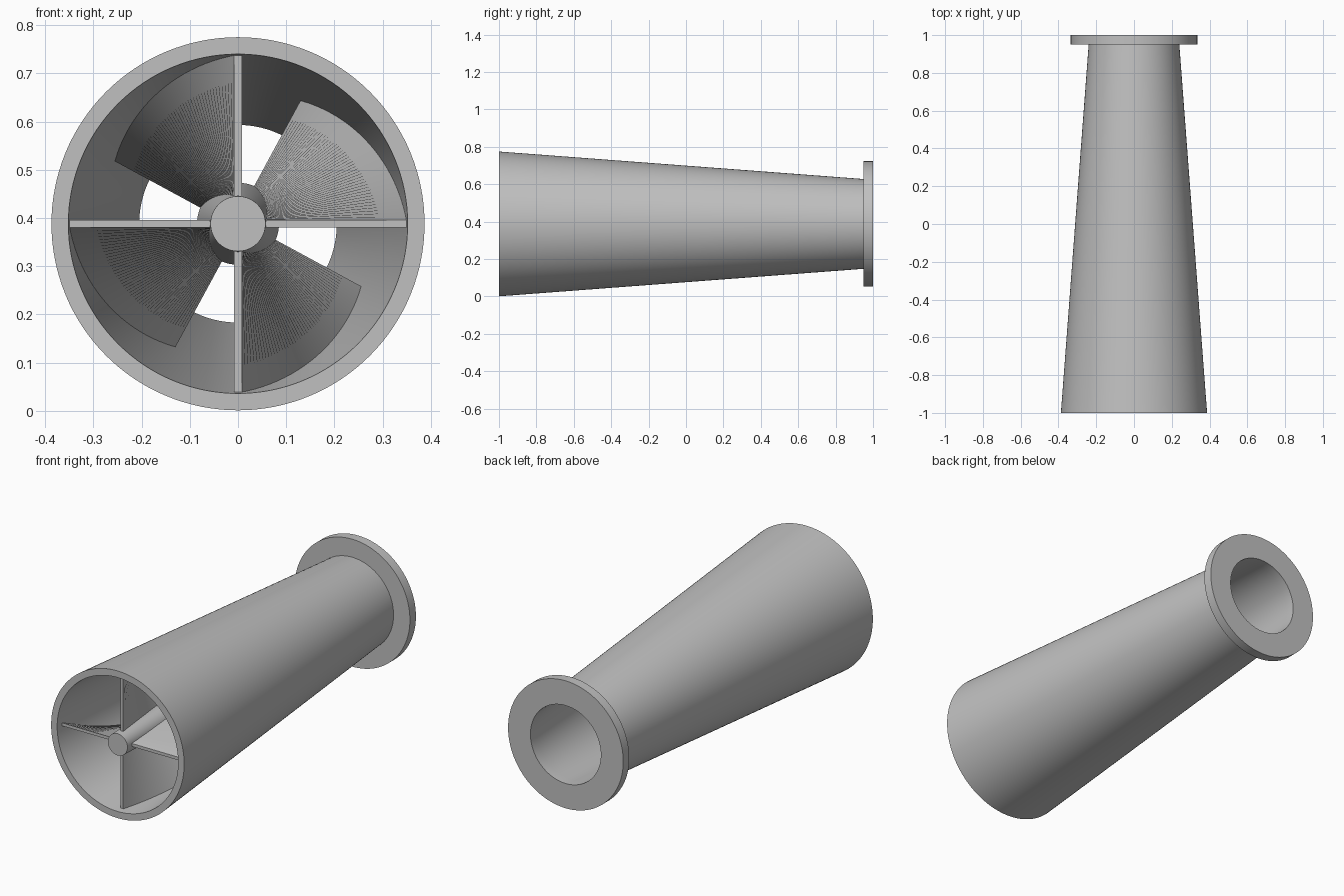
import bpy, bmesh, math

cube = bpy.data.objects.get("Cube")
if cube:
    bpy.data.objects.remove(cube, do_unlink=True)

AXIS_Z = 0.388      # height of the pipe axis
SLOPE = 0.0754      # taper of the wall per unit length
SEGMENTS = 128

grey = bpy.data.materials.new("plain grey")
grey.use_nodes = True
grey.diffuse_color = (0.53, 0.53, 0.53, 1)
grey.node_tree.nodes["Principled BSDF"].inputs["Base Color"].default_value = grey.diffuse_color


def polar(radius, angle, y, side=0.0):
    """Point around the pipe axis, shifted sideways by half a thickness."""
    c, s = math.cos(angle), math.sin(angle)
    return (radius * c - side * s, y, AXIS_Z + radius * s + side * c)


def inner_radius(y):
    return 0.352 - SLOPE * (y + 1)


def finish(name, bm):
    bmesh.ops.recalc_face_normals(bm, faces=bm.faces[:])
    mesh = bpy.data.meshes.new(name)
    bm.to_mesh(mesh)
    bm.free()
    mesh.materials.append(grey)
    obj = bpy.data.objects.new(name, mesh)
    bpy.context.collection.objects.link(obj)
    bpy.ops.object.select_all(action="DESELECT")
    obj.select_set(True)
    bpy.context.view_layer.objects.active = obj
    bpy.ops.object.shade_smooth_by_angle(angle=math.radians(30))
    return obj


def bridge(bm, loops):
    """Join each closed loop of vertices to the next."""
    for a, b in zip(loops, loops[1:]):
        n = len(a)
        for i in range(n):
            j = (i + 1) % n
            bm.faces.new((a[i], a[j], b[j], b[i]))


def lathe(name, profile, closed):
    """Spin (radius, y) points about the axis; open profiles get end caps."""
    bm = bmesh.new()
    loops = [[bm.verts.new(polar(r, math.tau * i / SEGMENTS, y)) for i in range(SEGMENTS)]
             for r, y in profile]
    if closed:
        bridge(bm, loops + loops[:1])
    else:
        bridge(bm, loops)
        bm.faces.new(loops[0])
        bm.faces.new(loops[-1])
    return finish(name, bm)


# Tapered pipe wall with its rear flange
lathe("tapered_pipe", [(0.387, -1), (0.24, 0.95), (0.335, 0.95), (0.335, 1),
                       (inner_radius(0.95), 1), (inner_radius(0.95), 0.95),
                       (inner_radius(-1), -1)], True)

# Central hub, widening towards the rear
BLADE_FRONT, BLADE_BACK = -0.965, -0.13
lathe("hub", [(0.057, -1), (0.085, BLADE_BACK)], False)


# Four twisted guide blades between hub and wall
def blade(name, start):
    bm = bmesh.new()
    steps, half, twist = 48, 0.008, math.radians(61.5)
    loops = []
    for k in range(steps + 1):
        t = k / steps
        y = BLADE_FRONT + t * (BLADE_BACK - BLADE_FRONT)
        a = start + t * twist
        outer = inner_radius(y) + 0.008
        loops.append([bm.verts.new(polar(r, a, y, s)) for r, s in
                      ((0.04, -half), (outer, -half), (outer, half), (0.04, half))])
    bridge(bm, loops)
    bm.faces.new(loops[0])
    bm.faces.new(loops[-1])
    return finish(name, bm)


for i in range(4):
    blade(f"guide_blade_{i + 1}", i * math.pi / 2)
